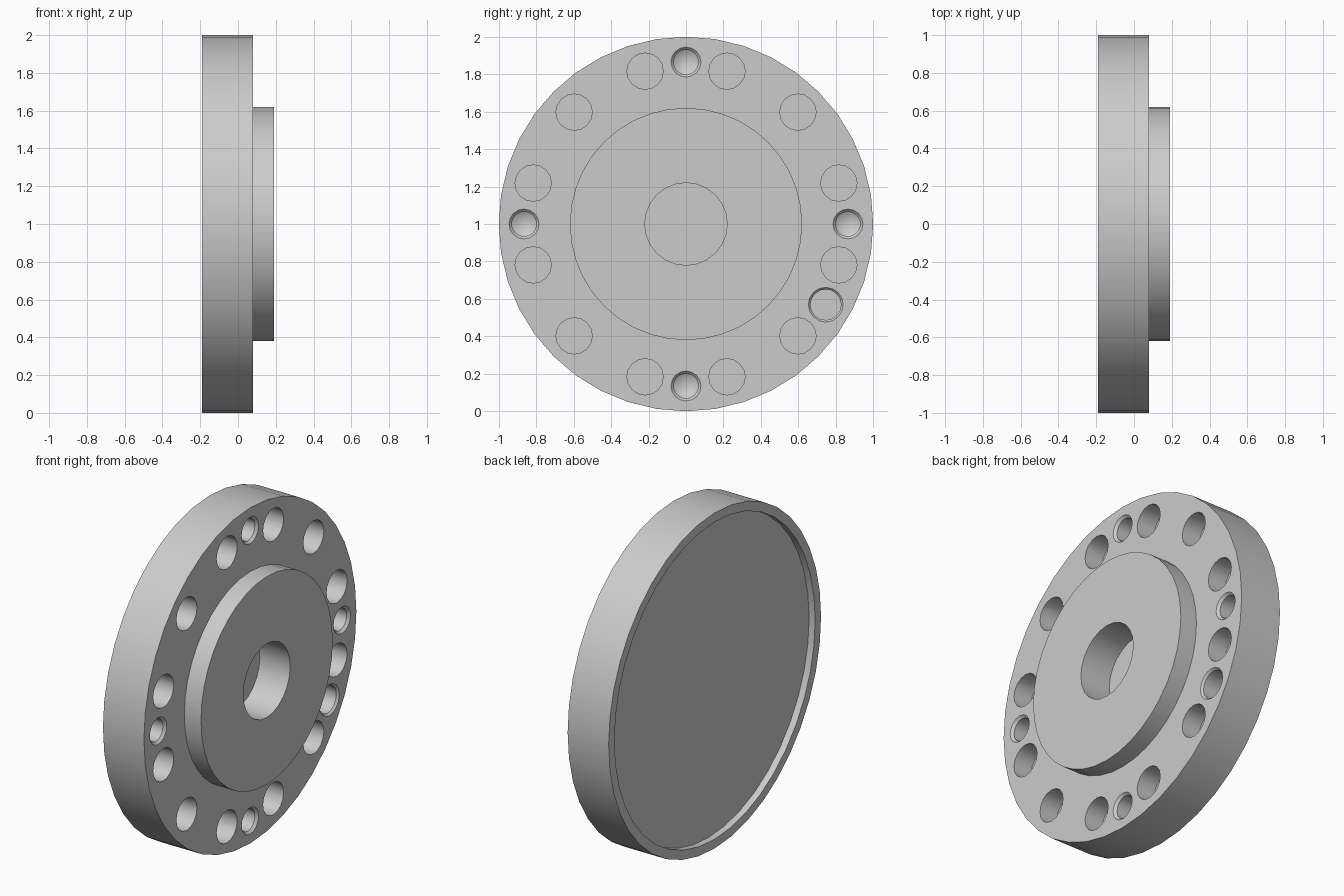
import bpy, bmesh
from math import radians, sin, cos, pi

cube = bpy.data.objects.get("Cube")
if cube:
    bpy.data.objects.remove(cube)

steel = bpy.data.materials.new("light_grey_steel")
steel.use_nodes = True
steel.diffuse_color = (0.6, 0.6, 0.6, 1)
steel.node_tree.nodes["Principled BSDF"].inputs["Base Color"].default_value = (0.6, 0.6, 0.6, 1)

FACE, BOSS, BACK = 0.08, 0.19, -0.19


def lathe(bm, profile, sides, y=0.0, z=1.0):
    """Revolve (x, radius) points about an x-parallel axis; radius 0 makes a tip."""
    rings = []
    for x, r in profile:
        if r == 0:
            rings.append([bm.verts.new((x, y, z))] * sides)
        else:
            rings.append([bm.verts.new((x, y + r * sin(2 * pi * i / sides),
                                        z + r * cos(2 * pi * i / sides)))
                          for i in range(sides)])
    for a, b in zip(rings, rings[1:]):
        for i in range(sides):
            j = (i + 1) % sides
            bm.faces.new(dict.fromkeys((a[i], a[j], b[j], b[i])))
    for ring in (rings[0], rings[-1]):
        if ring[0] is not ring[1]:
            bm.faces.new(ring)


def finish(bm, name):
    bmesh.ops.recalc_face_normals(bm, faces=bm.faces)
    mesh = bpy.data.meshes.new(name)
    bm.to_mesh(mesh)
    bm.free()
    mesh.materials.append(steel)
    obj = bpy.data.objects.new(name, mesh)
    bpy.context.collection.objects.link(obj)
    return obj


# Flange with raised boss in front and shallow recess behind
bm = bmesh.new()
lathe(bm, [(BACK + 0.04, 0.945), (BACK, 0.945), (BACK, 1.0), (FACE, 1.0),
           (FACE, 0.62), (BOSS, 0.62)], 40)
flange = finish(bm, "flange")

# Hole cutters
bm = bmesh.new()
lathe(bm, [(BOSS + 0.05, 0.22), (BOSS - 0.2, 0.22)], 24)


def place(profile, radius, angle, sides=16):
    a = radians(angle)
    lathe(bm, profile, sides, radius * cos(a), 1 + radius * sin(a))


for quarter in range(0, 360, 90):
    # Plain bolt holes
    for step in (15, 45, 75):
        place([(FACE + 0.05, 0.097), (FACE - 0.12, 0.097)], 0.845, quarter + step)
    # Chamfered drilled holes with conical ends
    place([(FACE + 0.05, 0.08), (FACE, 0.08), (FACE - 0.015, 0.066),
           (FACE - 0.13, 0.066), (FACE - 0.17, 0)], 0.865, quarter)
# Chamfered locating pin hole
place([(FACE + 0.05, 0.093), (FACE, 0.093), (FACE - 0.012, 0.082),
       (FACE - 0.12, 0.082)], 0.862, -30)
cutter = finish(bm, "hole_cutter")
cutter.hide_render = True

cut = flange.modifiers.new("holes", "BOOLEAN")
cut.operation = "DIFFERENCE"
cut.solver = "EXACT"
cut.object = cutter
bpy.ops.object.select_all(action="DESELECT")
bpy.context.view_layer.objects.active = flange
flange.select_set(True)
bpy.ops.object.modifier_apply(modifier=cut.name)
bpy.data.objects.remove(cutter)
bpy.ops.object.shade_smooth_by_angle(angle=radians(30))
